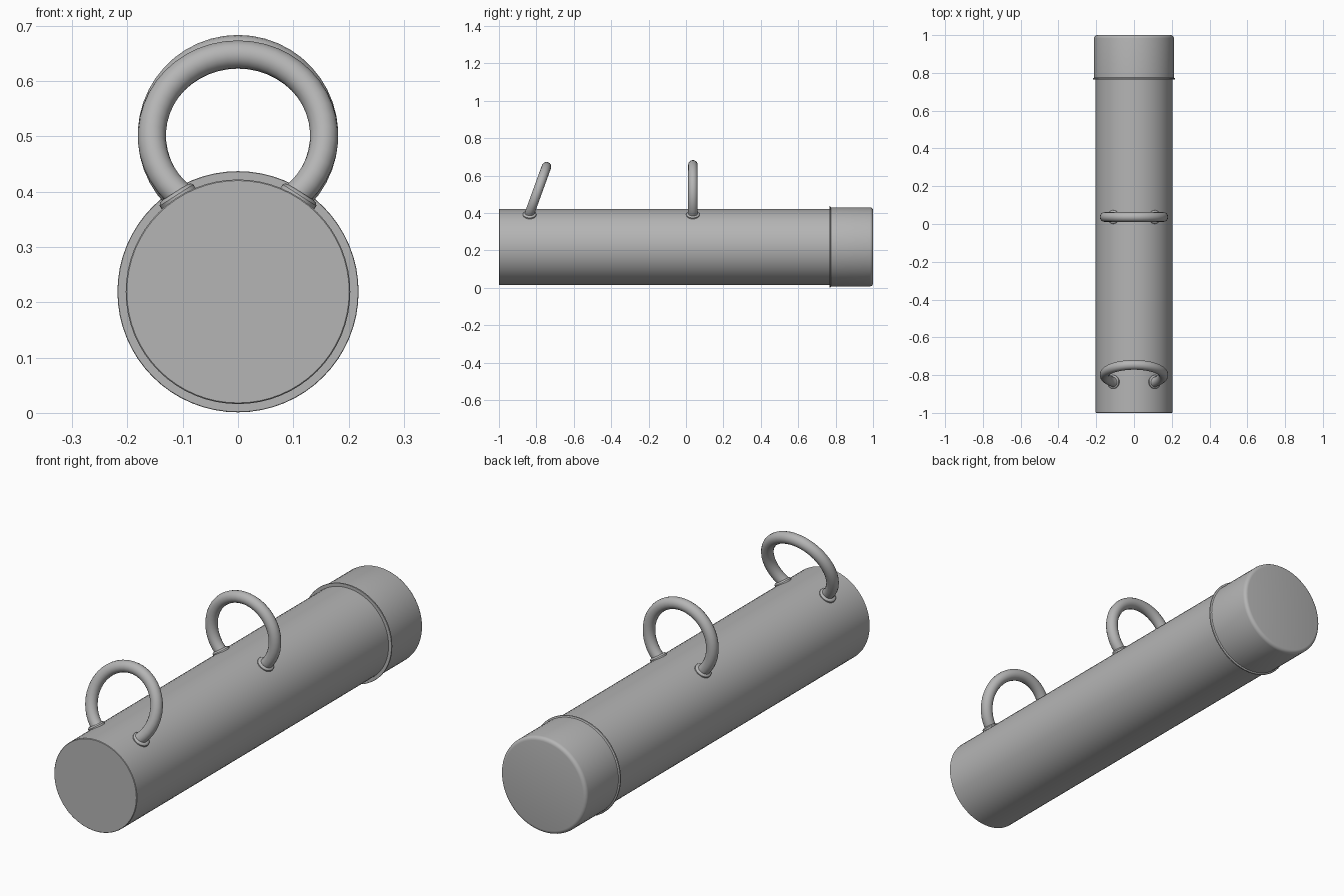
import bpy, math
from mathutils import Vector, Matrix

if "Cube" in bpy.data.objects:
    bpy.data.objects.remove(bpy.data.objects["Cube"])

AXIS_Z = 0.219      # height of the tube axis
BODY_R = 0.203

# mid grey finish shared by every part
grey = bpy.data.materials.new("mid_grey")
grey.diffuse_color = (0.46, 0.46, 0.46, 1)
grey.use_nodes = True
grey.node_tree.nodes["Principled BSDF"].inputs["Base Color"].default_value = grey.diffuse_color


def lathe(name, profile, matrix, sides):
    """Spin (radius, height) points around local z; ends are capped."""
    verts, faces = [], []
    for r, h in profile:
        for i in range(sides):
            a = 2 * math.pi * i / sides
            verts.append((r * math.cos(a), r * math.sin(a), h))
    for k in range(len(profile) - 1):
        for i in range(sides):
            j = (i + 1) % sides
            faces.append((k * sides + i, k * sides + j,
                          (k + 1) * sides + j, (k + 1) * sides + i))
    faces.append(tuple(reversed(range(sides))))
    faces.append(tuple(range(len(verts) - sides, len(verts))))
    mesh = bpy.data.meshes.new(name)
    mesh.from_pydata(verts, [], faces)
    mesh.transform(matrix)
    return finish(name, mesh)


def finish(name, mesh):
    mesh.materials.append(grey)
    obj = bpy.data.objects.new(name, mesh)
    bpy.context.collection.objects.link(obj)
    bpy.ops.object.select_all(action='DESELECT')
    obj.select_set(True)
    bpy.context.view_layer.objects.active = obj
    bpy.ops.object.shade_smooth_by_angle(angle=math.radians(35))
    return obj


def arc_tube(name, centre, major, minor, start, end, matrix, steps=36, sides=16):
    """Round tube swept along an arc in the xz plane."""
    verts, faces = [], []
    for k in range(steps + 1):
        a = start + (end - start) * k / steps
        out = Vector((math.cos(a), 0, math.sin(a)))
        for i in range(sides):
            b = 2 * math.pi * i / sides
            verts.append(centre + out * (major + minor * math.cos(b))
                         + Vector((0, -minor * math.sin(b), 0)))
    for k in range(steps):
        for i in range(sides):
            j = (i + 1) % sides
            faces.append((k * sides + i, (k + 1) * sides + i,
                          (k + 1) * sides + j, k * sides + j))
    faces.append(tuple(range(sides)))
    faces.append(tuple(reversed(range(len(verts) - sides, len(verts)))))
    mesh = bpy.data.meshes.new(name)
    mesh.from_pydata(verts, [], faces)
    mesh.transform(matrix)
    return finish(name, mesh)


# local z becomes world y along the tube axis
along_y = Matrix.Translation((0, 0, AXIS_Z)) @ Matrix.Rotation(-math.pi / 2, 4, 'X')

# main tube
lathe("tube_body", [(BODY_R - 0.002, -1.0), (BODY_R, -0.998), (BODY_R, 0.79)], along_y, 64)

# end cap with a thin lip and rounded back edge
cap = [(0.2, 0.766), (0.217, 0.766), (0.218, 0.768), (0.217, 0.772),
       (0.211, 0.775), (0.211, 0.984)]
cap += [(0.195 + 0.016 * math.cos(t), 0.984 + 0.016 * math.sin(t))
        for t in (math.radians(d) for d in (22.5, 45, 67.5, 90))]
lathe("end_cap", cap, along_y, 64)

# two loops, the front one leaning back, each with a pair of collars
FOOT_Z = 0.40
for label, y, lean, lift in (("front", -0.836, 20, 0.006), ("middle", 0.037, 0, 0)):
    place = (Matrix.Translation((0, y, FOOT_Z))
             @ Matrix.Rotation(-math.radians(lean), 4, 'X'))
    arc_tube(label + "_loop", Vector((0, 0, 0.502 - FOOT_Z + lift)), 0.1558, 0.0255,
             math.radians(-52), math.radians(232), place)
    for side, word in ((-1, "left"), (1, "right")):
        seat = (Matrix.Translation((0, y, AXIS_Z))
                @ Matrix.Rotation(side * math.radians(32.5), 4, 'Y'))
        lathe(f"{label}_collar_{word}",
              [(0.036, BODY_R - 0.015), (0.036, BODY_R + 0.004),
               (0.033, BODY_R + 0.008), (0.028, BODY_R + 0.01)], seat, 24)
